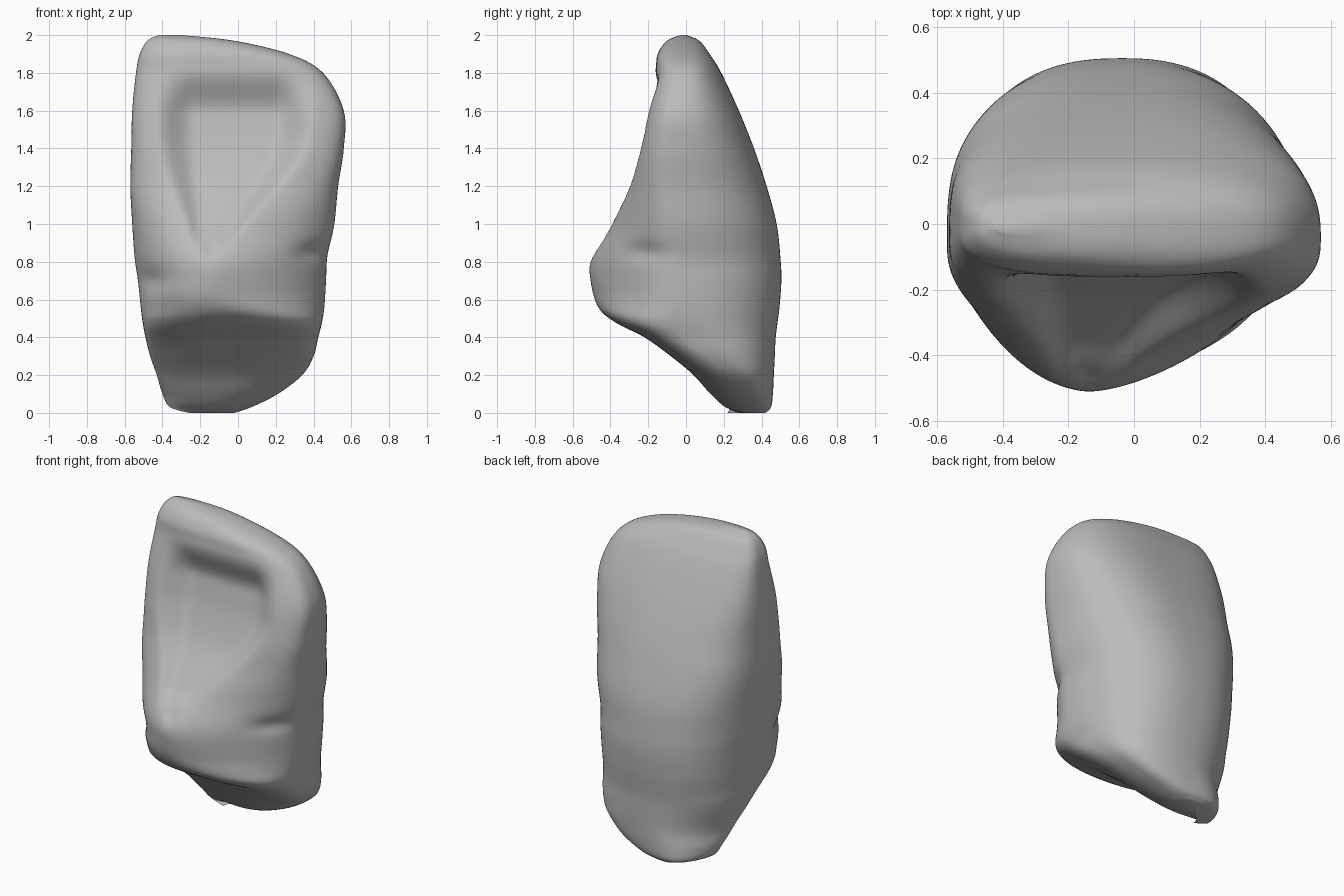
import bpy, bmesh, math
from mathutils import Vector

cube = bpy.data.objects.get("Cube")
if cube:
    bpy.data.objects.remove(cube, do_unlink=True)

SEGMENTS = 128
SUBSTEPS = 7

# Cross-sections: height, side limits, front, widest depth, back, front squareness
SECTIONS = [
    (0, -.26, -.02, .3, .35, .42, 2),
    (.03, -.36, .07, .21, .36, .45, 2.1),
    (.1, -.4, .21, .13, .34, .46, 2.4),
    (.2, -.43, .34, .04, .26, .465, 2.7),
    (.3, -.465, .4, -.08, .16, .47, 3.1),
    (.4, -.49, .425, -.22, .07, .475, 3.3),
    (.48, -.505, .445, -.375, 0, .485, 2.6),
    (.56, -.515, .457, -.465, -.03, .495, 1.95),
    (.7, -.53, .466, -.505, -.04, .505, 1.7),
    (.82, -.547, .473, -.5, -.05, .5, 1.7),
    (1, -.56, .51, -.405, -.05, .48, 2),
    (1.2, -.57, .53, -.31, -.05, .427, 2.7),
    (1.4, -.565, .56, -.26, -.04, .36, 3.2),
    (1.6, -.56, .56, -.218, -.03, .28, 3.2),
    (1.8, -.54, .45, -.165, -.01, .187, 3),
    (1.9, -.52, .27, -.15, -.01, .125, 2.8),
    (1.97, -.48, -.02, -.1, -.01, .07, 2.4),
    (2, -.42, -.3, -.03, -.015, 0, 2),
]


def smooth(a, b, v):
    """Smooth ramp from zero at a to one at b."""
    t = max(0, min(1, (v - a) / (b - a)))
    return t * t * (3 - 2 * t)


def mix(a, b, t):
    return a + (b - a) * t


def spline(p, q, r, s, t):
    """Smooth interpolation between q and r."""
    return q + t / 2 * (r - p + t * (2 * p - 5 * q + 4 * r - s + t * (3 * (q - r) + s - p)))


def refined_sections():
    last = len(SECTIONS) - 1
    for i in range(last):
        group = [SECTIONS[max(0, min(last, i + k))] for k in (-1, 0, 1, 2)]
        for step in range(SUBSTEPS):
            yield [spline(*values, step / SUBSTEPS) for values in zip(*group)]
    yield SECTIONS[last]


def dent(p, centre, size):
    """Soft falloff around a point."""
    return math.exp(-sum(((a - b) / c) ** 2 for a, b, c in zip(p, centre, size)))


def back_squareness(z, c):
    """The right back corner is rounder at the root and squarer near the edge."""
    if c > 0:
        return 2.35
    return mix(1.8, 2.5, smooth(.15, .6, z)) + .5 * smooth(.8, 1.3, z) + .5 * smooth(1.3, 1.7, z)


def surface_point(section, angle):
    z, left, right, front, middle, back, power = section
    c, s = math.cos(angle), math.sin(angle)
    n = power if s < 0 else back_squareness(z, c)
    r = (abs(c) ** n + abs(s) ** n) ** (-1 / n)
    x = (left + right) / 2 + (right - left) / 2 * c * r
    # The root curls forward on one side
    middle -= .13 * smooth(0, 1, -c * r) * smooth(.42, .15, z)
    y = middle + s * r * ((middle - front) if s < 0 else (back - middle))
    if s < 0:
        # Lower front bulge leans to one side
        x -= .1 * (s * r) ** 2 * smooth(.45, .65, z) * smooth(1.3, .9, z)
        # Soft hollow in the front, narrowing downward
        rise = smooth(.8, 1.5, z)
        width = mix(.1, .42, rise)
        across = abs(x - mix(-.14, -.02, rise)) / width
        hollow = smooth(1.02, .5, across) * smooth(.82, 1, z) * smooth(1.83, 1.58, z)
        y += hollow * mix(.04, .125, rise)
    # Pit at the foot of the hollow, and creases on both flanks
    p = (x, y, z)
    y += .025 * dent(p, (-.14, -.46, .86), (.03, .2, .035))
    crease = dent(p, (.38, -.2, .85), (.12, .14, .05))
    x -= .015 * crease
    y += .02 * crease
    crease = dent(p, (-.45, -.25, .7), (.1, .15, .06))
    return Vector((x + .012 * crease, y + .012 * crease, z))


# Single enamel colour
enamel = bpy.data.materials.new("grey_enamel")
enamel.use_nodes = True
colour = (.5, .5, .5, 1)
enamel.diffuse_color = colour
enamel.node_tree.nodes["Principled BSDF"].inputs["Base Color"].default_value = colour

# Loft the crown through its cross-sections
bm = bmesh.new()
rings = [[bm.verts.new(surface_point(sec, math.tau * k / SEGMENTS)) for k in range(SEGMENTS)]
         for sec in refined_sections()]
for low, high in zip(rings, rings[1:]):
    for k in range(SEGMENTS):
        j = (k + 1) % SEGMENTS
        bm.faces.new((low[k], low[j], high[j], high[k]))
bm.faces.new(rings[0][::-1])
bm.faces.new(rings[-1])
bmesh.ops.recalc_face_normals(bm, faces=bm.faces)

mesh = bpy.data.meshes.new("tooth_crown")
bm.to_mesh(mesh)
bm.free()
mesh.materials.append(enamel)
crown = bpy.data.objects.new("tooth_crown", mesh)
bpy.context.collection.objects.link(crown)
bpy.context.view_layer.objects.active = crown
crown.select_set(True)
bpy.ops.object.shade_smooth_by_angle(angle=math.radians(60))
